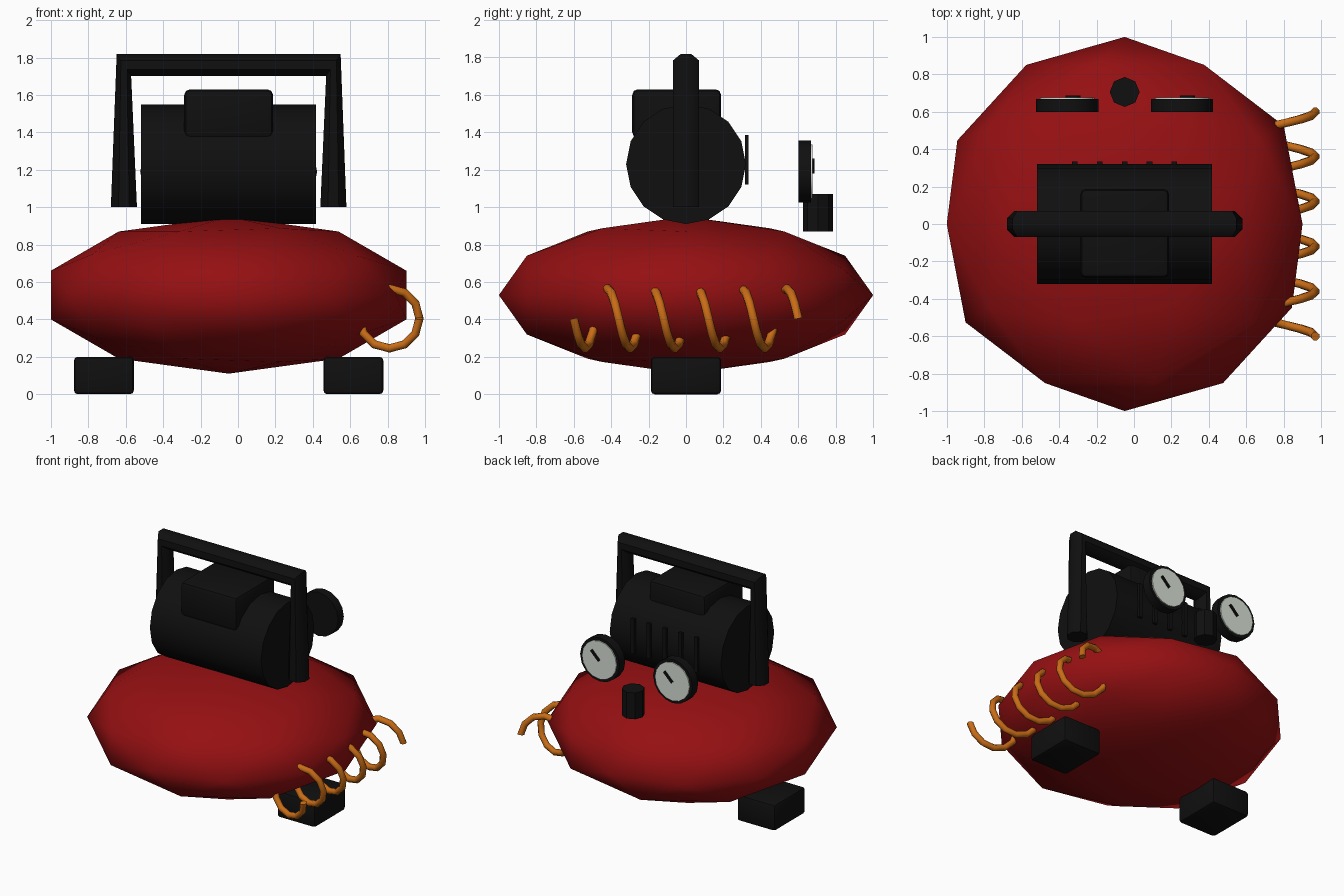
import bpy, bmesh, math
from mathutils import Vector, Matrix

if "Cube" in bpy.data.objects:
    bpy.data.objects.remove(bpy.data.objects["Cube"])


def material(name, rgb):
    m = bpy.data.materials.new(name)
    m.diffuse_color = (*rgb, 1)
    m.use_nodes = True
    m.node_tree.nodes["Principled BSDF"].inputs["Base Color"].default_value = m.diffuse_color
    return m


RED = material("tank_red", (0.30, 0.005, 0.006))
BLACK = material("matte_black", (0.005, 0.005, 0.005))
ORANGE = material("hose_orange", (0.58, 0.15, 0.008))
WHITE = material("dial_white", (0.70, 0.75, 0.68))


def finish(name, bm, mat, angle=32):
    """Turn a bmesh into a shaded, coloured object."""
    bmesh.ops.recalc_face_normals(bm, faces=bm.faces)
    me = bpy.data.meshes.new(name)
    bm.to_mesh(me)
    bm.free()
    for p in me.polygons:
        p.use_smooth = True
    me.set_sharp_from_angle(angle=math.radians(angle))
    me.materials.append(mat)
    ob = bpy.data.objects.new(name, me)
    bpy.context.collection.objects.link(ob)
    return ob


def box(name, centre, size, mat, bevel=0.0, tilt=0.0):
    bm = bmesh.new()
    bmesh.ops.create_cube(bm, size=1, matrix=Matrix.Diagonal((*size, 1)))
    if bevel:
        bmesh.ops.bevel(bm, geom=bm.edges[:], offset=bevel, segments=2,
                        profile=0.5, affect='EDGES')
    bm.transform(Matrix.Translation(centre) @ Matrix.Rotation(tilt, 4, 'Y'))
    return finish(name, bm, mat)


def cylinder(name, centre, radius, length, axis, sides, mat):
    bm = bmesh.new()
    bmesh.ops.create_cone(bm, cap_ends=True, segments=sides, radius1=radius,
                          radius2=radius, depth=length)
    turn = {'X': Matrix.Rotation(math.pi / 2, 4, 'Y'),
            'Y': Matrix.Rotation(math.pi / 2, 4, 'X'),
            'Z': Matrix.Identity(4)}[axis]
    bm.transform(Matrix.Translation(centre) @ turn)
    return finish(name, bm, mat)


def tube(name, points, tangents, radius, sides, mat, angle):
    """Sweep a polygon along a path with a given tangent at each point."""
    bm = bmesh.new()
    rings = []
    for p, t in zip(points, tangents):
        t = Vector(t).normalized()
        u = Vector((0, 1, 0)).cross(t).normalized()
        v = t.cross(u)
        ring = []
        for i in range(sides):
            a = 2 * math.pi * (i + 0.5) / sides
            ring.append(bm.verts.new(Vector(p) + radius * (u * math.cos(a) + v * math.sin(a))))
        rings.append(ring)
    for r0, r1 in zip(rings, rings[1:]):
        for i in range(sides):
            j = (i + 1) % sides
            bm.faces.new((r0[i], r0[j], r1[j], r1[i]))
    bm.faces.new(rings[0])
    bm.faces.new(rings[-1])
    return finish(name, bm, mat, angle)


CX = -0.05  # shared middle plane of tank, motor, handle and feet

# Air tank: flattened icosphere with its poles along y
bm = bmesh.new()
bmesh.ops.create_icosphere(bm, subdivisions=2, radius=1)
bm.transform(Matrix.Translation((CX, 0, 0.53)) @ Matrix.Diagonal((1, 1, 0.42, 1))
             @ Matrix.Rotation(math.pi / 2, 4, 'X'))
finish("air_tank", bm, RED, 180)

# Motor drum, its top housing and the rear cooling ribs
cylinder("motor_body", (CX, 0, 1.23), 0.32, 0.935, 'X', 16, BLACK)
box("motor_top_housing", (CX, -0.05, 1.50), (0.475, 0.475, 0.26), BLACK, 0.03)
for i in range(5):
    box(f"cooling_rib_{i + 1}", (CX + (i - 2) * 0.133, 0.325, 1.253),
        (0.03, 0.02, 0.265), BLACK)

# Carry handle: tube with pinched corners
tube("carry_handle",
     [(CX - 0.56, 0, 1.0), (CX - 0.56, 0, 1.76), (CX + 0.56, 0, 1.76), (CX + 0.56, 0, 1.0)],
     [(0, 0, 1), (0.06, 0, 0.04), (0.06, 0, -0.04), (0, 0, -1)],
     0.0755, 8, BLACK, 50)

# Feet
for side, s in (("left", -1), ("right", 1)):
    box(f"{side}_foot", (CX + s * 0.667, 0, 0.1), (0.32, 0.375, 0.2), BLACK, 0.02)

# Two pressure gauges at the back: case, dial plate and needle
for side, s in (("left", -1), ("right", 1)):
    gx = CX + s * 0.307
    cylinder(f"{side}_gauge_case", (gx, 0.634, 1.19), 0.166, 0.068, 'Y', 16, BLACK)
    cylinder(f"{side}_gauge_dial", (gx, 0.672, 1.19), 0.145, 0.009, 'Y', 16, WHITE)
    box(f"{side}_gauge_needle", (gx + 0.03, 0.681, 1.22), (0.018, 0.012, 0.095),
        BLACK, 0, math.pi / 4)

# Regulator knob
cylinder("regulator_knob", (CX, 0.706, 0.97), 0.08, 0.2, 'Z', 8, BLACK)

# Coiled air hose on the right side
turns, steps = 5, 12
pts, tans = [], []
for i in range(turns * steps + 1):
    a = -2 * math.pi * i / steps
    pts.append((0.81 + 0.16 * math.cos(a), -0.6 + 1.2 * i / (turns * steps),
                0.405 + 0.16 * math.sin(a)))
    tans.append((0.16 * math.sin(a), 0.24 / (2 * math.pi), -0.16 * math.cos(a)))
tube("coiled_hose", pts, tans, 0.024, 8, ORANGE, 60)
